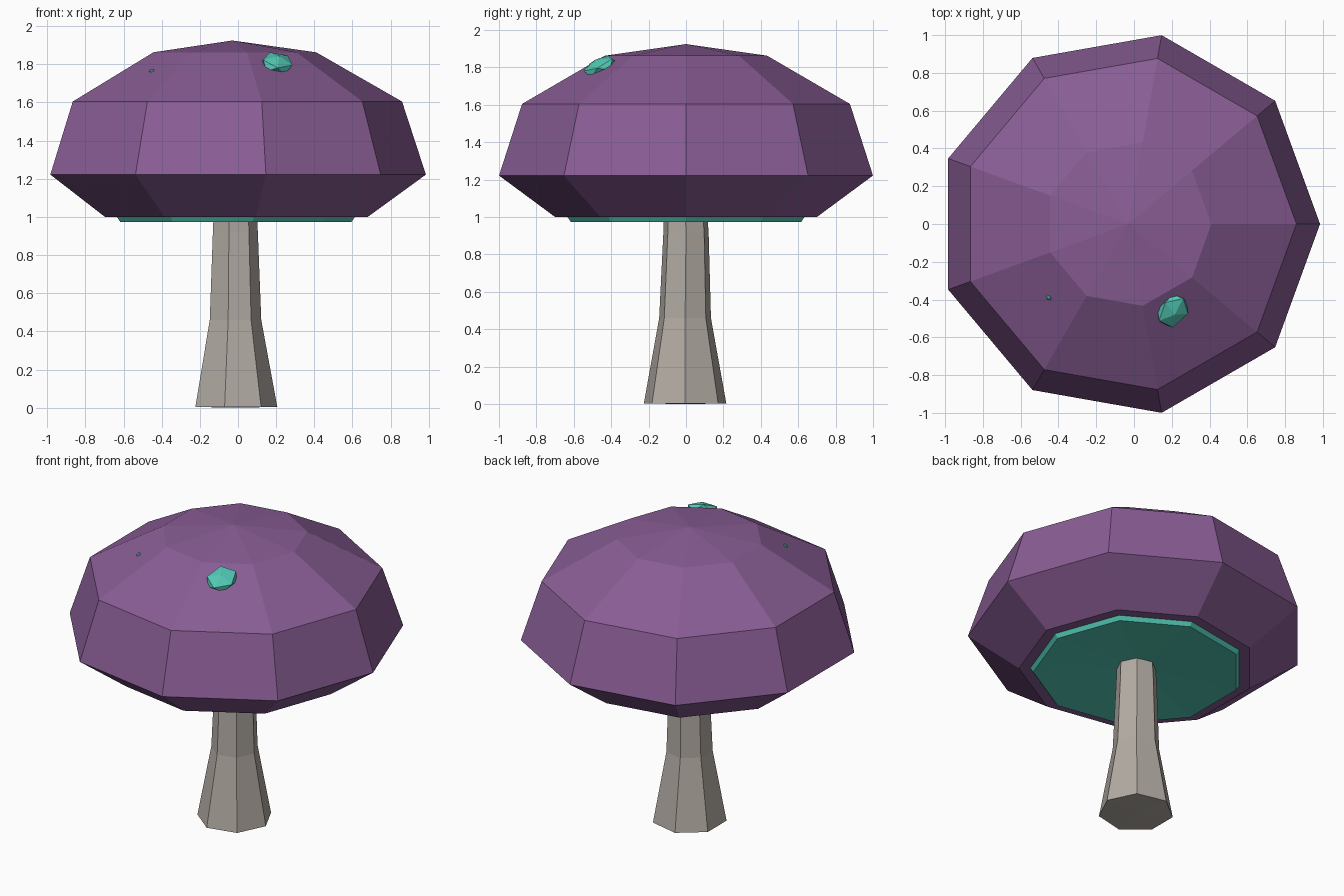
import bpy, bmesh, math
from mathutils import Vector, Matrix

if "Cube" in bpy.data.objects:
    bpy.data.objects.remove(bpy.data.objects["Cube"])


def material(name, rgb):
    m = bpy.data.materials.new(name)
    m.diffuse_color = (*rgb, 1)
    m.use_nodes = True
    m.node_tree.nodes["Principled BSDF"].inputs["Base Color"].default_value = m.diffuse_color
    return m


purple = material("cap purple", (0.25, 0.11, 0.30))
teal = material("glow teal", (0.085, 0.58, 0.46))
beige = material("stem beige", (0.45, 0.41, 0.37))


def finish(bm, name, mat):
    bmesh.ops.recalc_face_normals(bm, faces=bm.faces)
    me = bpy.data.meshes.new(name)
    bm.to_mesh(me)
    bm.free()
    me.materials.append(mat)
    ob = bpy.data.objects.new(name, me)
    bpy.context.collection.objects.link(ob)
    return ob


def lathe(name, sides, rings, mat, cx):
    """Faceted solid from (radius, z, y shift) rings, bottom to top; radius 0 is a pole."""
    bm = bmesh.new()
    loops = []
    for r, z, dy in rings:
        n = sides if r > 0 else 1
        loops.append([bm.verts.new((cx + r * math.cos(2 * math.pi * i / sides),
                                    dy + r * math.sin(2 * math.pi * i / sides), z))
                      for i in range(n)])
    for a, b in zip(loops, loops[1:]):
        for i in range(sides):
            j = (i + 1) % sides
            if len(a) == 1:
                bm.faces.new((a[0], b[j], b[i]))
            elif len(b) == 1:
                bm.faces.new((a[i], a[j], b[0]))
            else:
                bm.faces.new((a[i], a[j], b[j], b[i]))
    return finish(bm, name, mat)


# Nine-sided cap
lathe("cap", 9, [(0, 1.0, 0), (0.71, 1.0, 0), (1.015, 1.222, 0), (0.89, 1.605, 0),
                 (0.44, 1.863, 0), (0, 1.925, 0)], purple, -0.03)

# Gill plate, slightly hollow towards the stem
lathe("gills", 9, [(0, 1.005, 0), (0.625, 0.974, 0), (0.65, 1.01, 0), (0, 1.03, 0)],
      teal, -0.03)

# Seven-sided flared stem
lathe("stem", 7, [(0, 0, 0), (0.226, 0.004, -0.005), (0.142, 0.46, -0.005),
                  (0.124, 0.92, 0), (0.118, 1.05, -0.005), (0, 1.05, 0)], beige, -0.02)


# Flattened faceted spots lying on the sloping cap faces
def spot(name, centre, face_angle, size, turn):
    a = math.radians(face_angle)
    slope = math.atan2(0.258, 0.45 * math.cos(math.radians(20)))
    normal = Vector((math.cos(a) * math.sin(slope), math.sin(a) * math.sin(slope),
                     math.cos(slope)))
    bm = bmesh.new()
    bmesh.ops.create_icosphere(bm, subdivisions=1, radius=1)
    bm.transform(Matrix.Translation(centre)
                 @ normal.to_track_quat('Z', 'Y').to_matrix().to_4x4()
                 @ Matrix.Rotation(math.radians(turn), 4, 'Z')
                 @ Matrix.Diagonal((*size, 1)))
    finish(bm, name, teal)


spot("large_spot", (0.205, -0.46, 1.805), -60, (0.105, 0.088, 0.045), 30)
spot("small_spot", (-0.45, -0.39, 1.763), -140, (0.018, 0.015, 0.015), 0)
